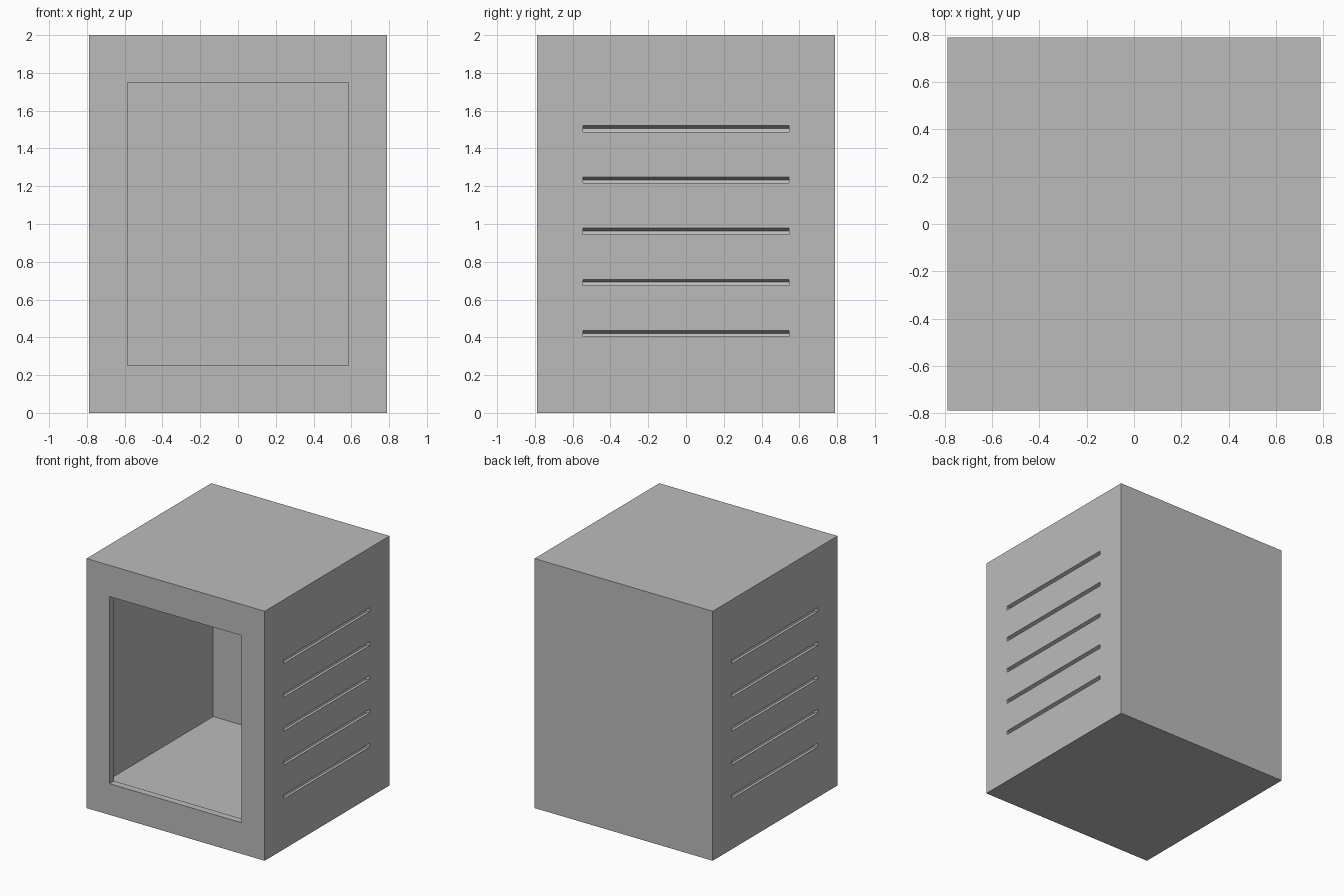
import bpy
import math

cube = bpy.data.objects.get("Cube")
if cube:
    bpy.data.objects.remove(cube, do_unlink=True)

WIDTH, HEIGHT = 1.58, 2.0
WALL, FLOOR = 0.057, 0.167
HALF = WIDTH / 2

# One plain grey finish
grey = bpy.data.materials.new("plain grey")
grey.use_nodes = True
colour = (0.5, 0.5, 0.5, 1.0)
grey.diffuse_color = colour
grey.node_tree.nodes["Principled BSDF"].inputs["Base Color"].default_value = colour


def box(name, size, centre, tilt=0.0):
    bpy.ops.mesh.primitive_cube_add(size=1, location=centre, rotation=(0, tilt, 0))
    obj = bpy.context.object
    obj.name = name
    obj.scale = size
    obj.data.materials.append(grey)
    return obj


def cut(target, cutter):
    cutter.hide_render = True
    mod = target.modifiers.new("cut", 'BOOLEAN')
    mod.operation = 'DIFFERENCE'
    mod.solver = 'EXACT'
    mod.object = cutter
    bpy.context.view_layer.objects.active = target
    bpy.ops.object.modifier_apply(modifier=mod.name)
    bpy.data.objects.remove(cutter, do_unlink=True)


# Outer cabinet
cabinet = box("cabinet_shell", (WIDTH, WIDTH, HEIGHT), (0, 0, HEIGHT / 2))

# Hollow interior, then the framed front opening
inner = WIDTH - 2 * WALL
cut(cabinet, box("cavity", (inner, inner, HEIGHT - 2 * FLOOR), (0, 0, HEIGHT / 2)))
cut(cabinet, box("front_opening", (1.17, 0.4, 1.5), (0, -HALF, HEIGHT / 2)))

# Five shallow slanted vent grooves on each side
for side in (-1, 1):
    for row in range(5):
        z = 0.42 + row * 0.271
        cut(cabinet, box("vent_groove", (0.09, 1.09, 0.031), (side * HALF, 0, z),
                         -side * math.radians(18)))
